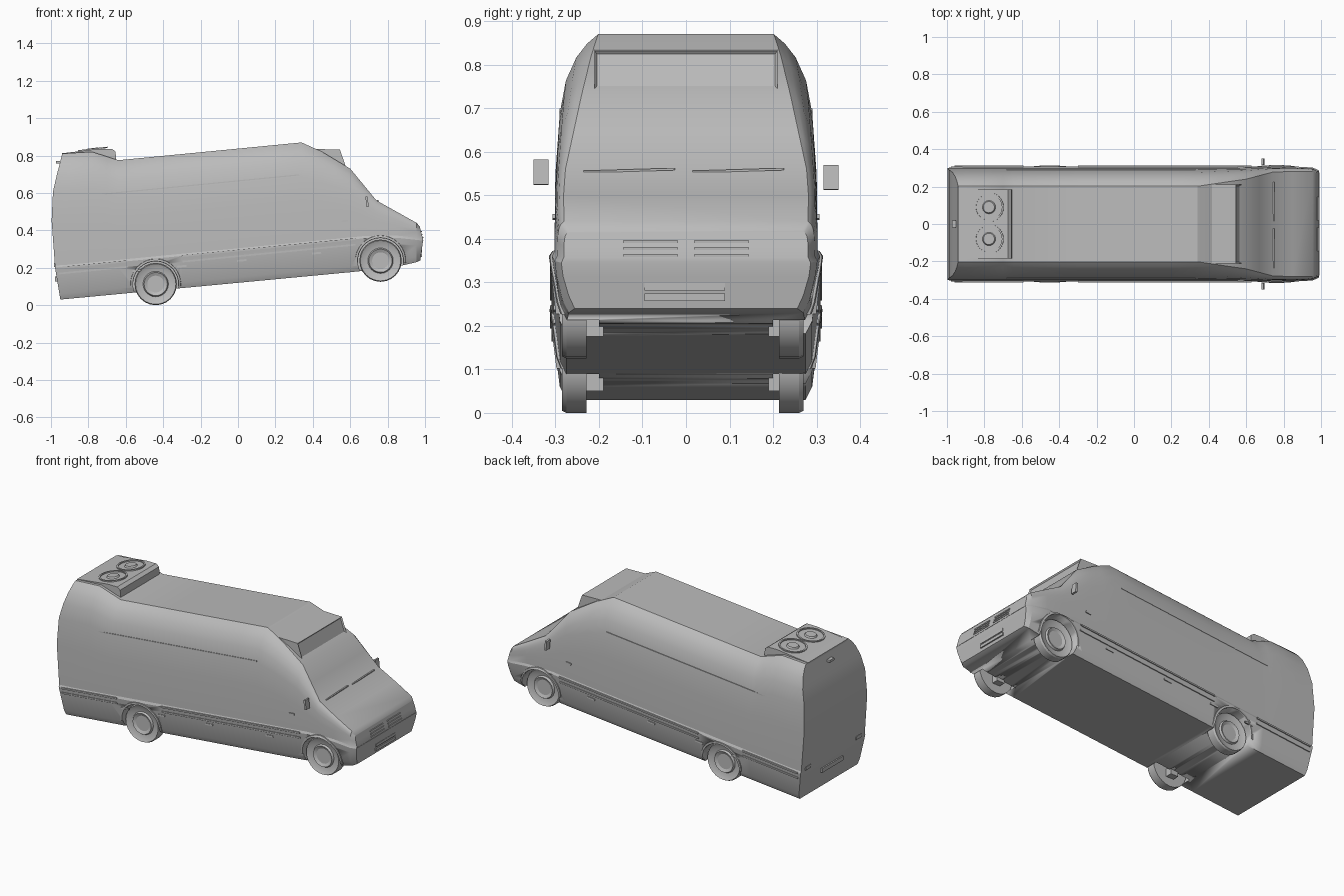
import bpy, bmesh, math
from mathutils import Vector, Matrix

cube = bpy.data.objects.get("Cube")
if cube:
    bpy.data.objects.remove(cube)

GREY = (0.5, 0.5, 0.5, 1)
grey = bpy.data.materials.new("plain grey")
grey.use_nodes = True
grey.diffuse_color = GREY
grey.node_tree.nodes["Principled BSDF"].inputs["Base Color"].default_value = GREY
SLOPE = math.atan(0.098)      # nose-up pitch of the whole vehicle


def lerp(table, v):
    """Piecewise linear lookup in sorted (key, value) pairs."""
    if v <= table[0][0]:
        return table[0][1]
    for (a, p), (b, q) in zip(table, table[1:]):
        if v <= b:
            return p + (q - p) * (v - a) / (b - a)
    return table[-1][1]


def finish(name, bm, smooth=True, angle=25):
    bmesh.ops.recalc_face_normals(bm, faces=bm.faces)
    mesh = bpy.data.meshes.new(name)
    bm.to_mesh(mesh)
    bm.free()
    mesh.materials.append(grey)
    ob = bpy.data.objects.new(name, mesh)
    bpy.context.collection.objects.link(ob)
    if smooth:
        bpy.ops.object.select_all(action='DESELECT')
        ob.select_set(True)
        bpy.context.view_layer.objects.active = ob
        bpy.ops.object.shade_smooth_by_angle(angle=math.radians(angle))
    return ob


def box(name, centre, size, pitch=0.0, yaw=0.0, roll=0.0):
    bm = bmesh.new()
    m = (Matrix.Translation(centre) @ Matrix.Rotation(yaw, 4, 'Z')
         @ Matrix.Rotation(-pitch, 4, 'Y') @ Matrix.Rotation(roll, 4, 'X')
         @ Matrix.Diagonal((*size, 1)))
    bmesh.ops.create_cube(bm, size=1, matrix=m)
    return finish(name, bm, smooth=False)


def lathe(name, profile, matrix, steps=24):
    """Spin (radius, height) points about local z."""
    bm = bmesh.new()
    vs = [bm.verts.new((r, 0, h)) for r, h in profile]
    es = [bm.edges.new(p) for p in zip(vs, vs[1:])]
    bmesh.ops.spin(bm, geom=vs + es, cent=(0, 0, 0), axis=(0, 0, 1),
                   angle=math.tau, steps=steps)
    bmesh.ops.remove_doubles(bm, verts=bm.verts, dist=1e-5)
    bmesh.ops.transform(bm, matrix=matrix, verts=bm.verts)
    return finish(name, bm)


def prism(name, profile, half_width, top_half=None):
    """Side profile (x, z) stretched across y."""
    bm = bmesh.new()
    rows = [[bm.verts.new((x, s * half_width, z)) for x, z in profile] for s in (-1, 1)]
    for row in rows:
        bm.faces.new(row)
    n = len(profile)
    for i in range(n):
        j = (i + 1) % n
        bm.faces.new((rows[0][i], rows[0][j], rows[1][j], rows[1][i]))
    bmesh.ops.recalc_face_normals(bm, faces=bm.faces)
    return bm


# Body outline tables
ROOF = [(-.95, .81), (-.78, .82), (-.64, .775), (.34, .87), (.45, .82), (.6, .73),
        (.74, .56), (.955, .44), (.985, .42)]
FLOOR = [(-.95, .03), (.64, .18), (.9, .212), (.985, .24)]
BELT = [(-.95, .2), (.7, .36), (.87, .36), (.985, .345)]
TUCK = [(.34, 1), (.6, .62), (.74, .25), (.985, .15)]
WIDTH = [(.85, 1), (.955, .98), (.985, .93)]
REAR = [(.03, -.95), (.2, -.978), (.5, -1), (.62, -.988), (.81, -.94)]
NOSE = [(.24, .975), (.35, .99), (.42, .972)]
UPPER = [(.0, 0), (.4, .002), (.66, .012), (.8, .026), (.9, .05), (.96, .075), (1, .1)]


def section(x):
    top, low, belt = lerp(ROOF, x), lerp(FLOOR, x), lerp(BELT, x)
    k, w = lerp(TUCK, x), lerp(WIDTH, x)
    pts = [(.275, low), (.29, low + .03), (.304, belt - .03), (.308, belt), (.302, belt + .012)]
    base = belt + .012
    pts += [(.302 - t * k, base + f * (top - base)) for f, t in UPPER[1:]]
    return [(y * w, z) for y, z in pts]


def side_y(x, z):
    return lerp([(pz, py) for py, pz in section(x)], z)


# Body shell lofted from cross-sections
bm = bmesh.new()
stations = [-.95, -.9, -.78, -.7, -.64, -.3, .0, .2, .34, .45, .52, .6, .67, .74, .85, .955, .985]
rings = []
for x in stations:
    ring = []
    for s in (-1, 1):
        side = []
        for y, z in section(x):
            px = x
            if x == stations[0]:
                px = lerp(REAR, z)
            elif x == stations[-1]:
                px = lerp(NOSE, z)
            side.append(bm.verts.new((px, s * y, z)))
        ring.append(side)
    rings.append(ring[0] + ring[1][::-1])
n = len(rings[0])
for a, b in zip(rings, rings[1:]):
    for i in range(n):
        j = (i + 1) % n
        bm.faces.new((a[i], a[j], b[j], b[i]))
for ring in (rings[0], rings[-1]):
    for i in range(n // 2 - 1):
        bm.faces.new((ring[i], ring[i + 1], ring[n - 2 - i], ring[n - 1 - i]))
body = finish("body", bm)

# Wheels, arches and axle stubs
AXLES = {"front": (.762, .238), "rear": (-.44, .113)}
TYRE = [(0, .012), (.045, .012), (.062, .004), (.068, .016), (.092, .012), (.108, .004),
        (.113, .014), (.113, .06), (0, .06)]
for end, (x, z) in AXLES.items():
    for side, s, outer in (("left", 1, .274), ("right", -1, .289)):
        turn = Matrix.Rotation(s * math.pi / 2, 4, 'X')
        lathe(f"{end}_{side}_wheel", TYRE, Matrix.Translation((x, s * outer, z)) @ turn)
        cutter = lathe("arch_cutter", [(0, 0), (.122, 0), (.122, .2), (0, .2)],
                       Matrix.Translation((x, s * .4, z)) @ turn, 32)
        cut = body.modifiers.new("arch", 'BOOLEAN')
        cut.operation, cut.object = 'DIFFERENCE', cutter
        bpy.context.view_layer.objects.active = body
        bpy.ops.object.modifier_apply(modifier=cut.name)
        bpy.data.objects.remove(cutter)
        box(f"{end}_{side}_axle_stub", (x, s * .21, z - .04), (.05, .04, .045))
        # Raised lip round the arch opening
        bm = bmesh.new()
        loops = []
        for i in range(17):
            a = math.radians(-5 + i * 190 / 16)
            loop = []
            for r, out in ((.121, 0), (.123, .007), (.134, .005), (.136, -.004)):
                px, pz = x + r * math.cos(a), z + r * math.sin(a)
                loop.append(bm.verts.new((px, s * (side_y(px, pz) + out), pz)))
            loops.append(loop)
        for a, b in zip(loops, loops[1:]):
            for i in range(3):
                bm.faces.new((a[i], a[i + 1], b[i + 1], b[i]))
        finish(f"{end}_{side}_arch_lip", bm)

# Side mouldings, gutter rails and marker lamps
for side, s in (("left", 1), ("right", -1)):
    for tag, x0, x1 in (("rear", -.96, -.59), ("middle", -.3, .63)):
        mid = (x0 + x1) / 2
        for row, drop in (("upper", 0), ("lower", -.03)):
            z = lerp(BELT, mid) + drop
            box(f"{side}_{tag}_{row}_moulding", (mid, s * (side_y(mid, z) + .001), z),
                (x1 - x0, .008, .009), SLOPE)
    mid, z = -.2, .645
    box(f"{side}_gutter", (mid, s * side_y(mid, z), z), (1.06, .005, .006), SLOPE)
    for i, x in enumerate((-.54, -.3, .02, .42)):
        z = lerp(BELT, x) - .055
        box(f"{side}_marker_{i}", (x, s * side_y(x, z), z), (.05, .008, .01), SLOPE)
    box(f"{side}_mirror", (.69, s * .333, .547 - s * .006), (.012, .035, .057), SLOPE)
    box(f"{side}_door_handle", (.57, s * side_y(.57, .45), .45), (.035, .01, .01), SLOPE)

# Roof unit with two fans
bm = prism("roof_unit", [(-.942, .79), (-.942, .812), (-.74, .836), (-.675, .836),
                         (-.655, .822), (-.65, .76)], .185)
finish("roof_unit", bm)
for i, y in enumerate((-.08, .09)):
    spot = Matrix.Translation((-.775, y, .831)) @ Matrix.Rotation(-.118, 4, 'Y')
    lathe(f"fan_ring_{i}", [(.07, 0), (.07, .007), (.079, .007), (.079, 0)], spot)
    lathe(f"fan_hub_{i}", [(0, .009), (.03, .009), (.036, 0)], spot)

# Sign box above the windscreen with a recessed face
bm = prism("sign_box", [(.38, .75), (.4, .835), (.545, .832), (.575, .745), (.55, .72)], .21)
face = max(bm.faces, key=lambda f: f.normal.dot(Vector((.9, 0, .3))))
bmesh.ops.inset_region(bm, faces=[face], thickness=.008, depth=-.008)
finish("sign_box", bm, smooth=False)

# Wipers, grille and bumper details
for i, y in enumerate((-.13, .12)):
    box(f"wiper_{i}", (.748, y, .557), (.008, .21, .005), roll=.03)
for s in (-1, 1):
    for i, z in enumerate((.362, .378, .394)):
        box(f"grille_bar_{i}", (.985 - i * .004, s * .082, z), (.012, .124, .007))
for i, z in enumerate((.266, .29)):
    box(f"bumper_slot_{i}", (.98, -.003, z), (.01, .185, .017))
for y in (0,):
    box("bumper_seam", (.987, y, .347), (.008, .55, .004))

# Tail details
box("rear_step", (-.97, 0, .14), (.016, .2, .025))
box("rear_lamp", (-.963, 0, .765), (.02, .04, .014))
for s in (-1, 1):
    box("tail_lamp", (-.978, s * .24, .215), (.01, .05, .02))
